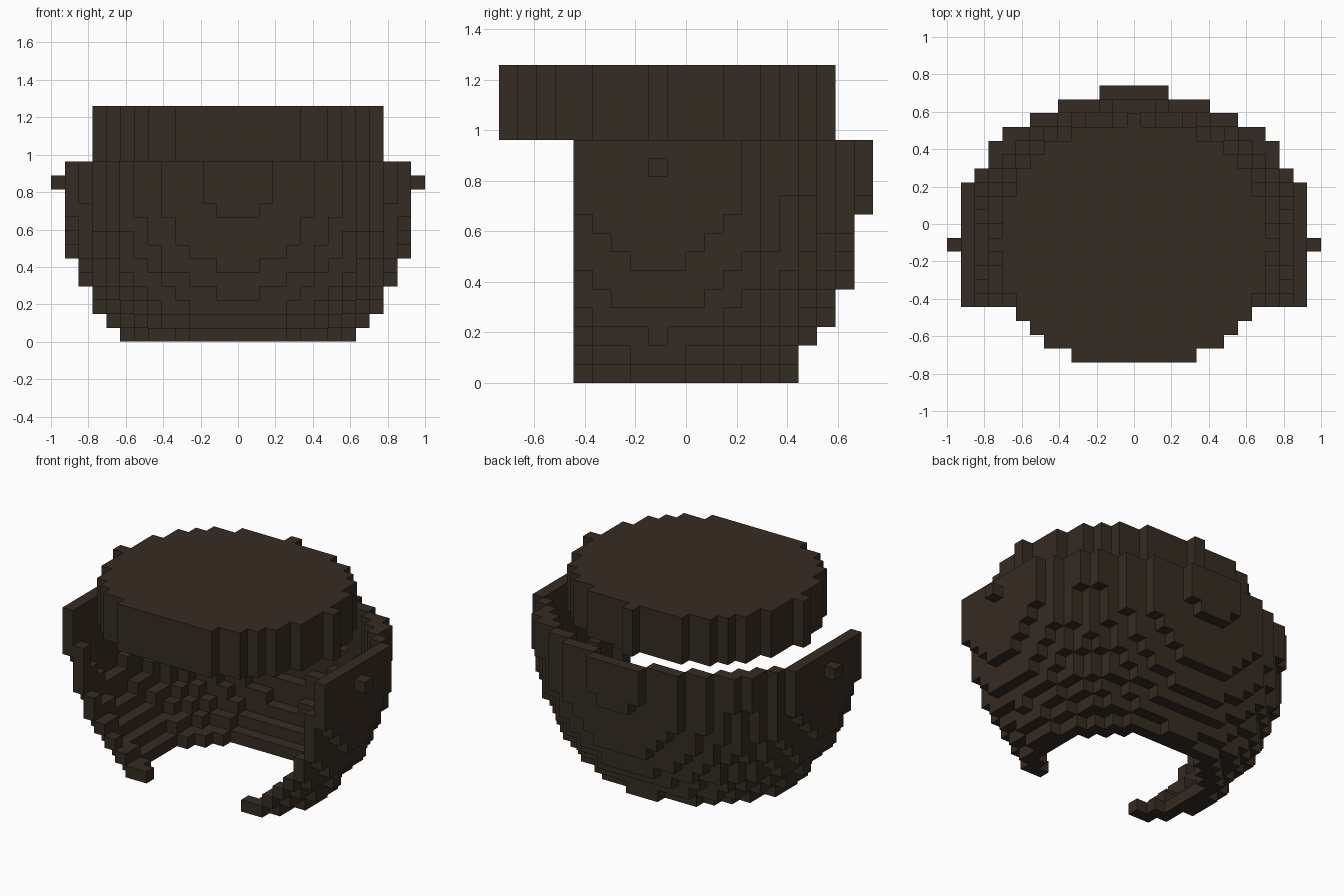
import bpy, bmesh
from mathutils import Vector

if "Cube" in bpy.data.objects:
    bpy.data.objects.remove(bpy.data.objects["Cube"], do_unlink=True)

CELL = 2 / 27                                  # size of one block
ORIGIN = Vector((0, -1.5, 11.5))               # bowl centre, in blocks

brown = bpy.data.materials.new("dark brown")
brown.use_nodes = True
brown.diffuse_color = (0.036, 0.025, 0.016, 1)
brown.node_tree.nodes["Principled BSDF"].inputs["Base Color"].default_value = (0.036, 0.025, 0.016, 1)


def ellipsoid(x, y, z, a, b, c):
    return x * x / (a * a) + y * y / (b * b) + z * z / (c * c)


def build_blocks(name, filled, xs, ys, zs):
    """Make the outer skin of all grid blocks for which filled() is true."""
    cells = {(x, y, z) for x in xs for y in ys for z in zs if filled(x, y, z)}
    bm = bmesh.new()
    for cell in cells:
        centre = Vector(cell)
        for axis in range(3):
            for sign in (-1, 1):
                n = Vector((0, 0, 0))
                n[axis] = sign
                if tuple(int(v) for v in centre + n) in cells:
                    continue
                u, w = Vector((0, 0, 0)), Vector((0, 0, 0))
                u[(axis + 1) % 3] = 0.5
                w[(axis + 2) % 3] = 0.5 * sign
                mid = centre + n * 0.5 + ORIGIN
                bm.faces.new([bm.verts.new((mid + d) * CELL)
                              for d in (-u - w, u - w, u + w, w - u)])
    bmesh.ops.remove_doubles(bm, verts=bm.verts, dist=CELL * 0.01)
    mesh = bpy.data.meshes.new(name)
    bm.to_mesh(mesh)
    bm.free()
    mesh.materials.append(brown)
    obj = bpy.data.objects.new(name, mesh)
    bpy.context.collection.objects.link(obj)
    return obj


# Bowl: one-block shell, open at the front, top and bottom
def in_bowl(x, y, z):
    return (abs(x) <= 12 and ellipsoid(x, y, z, 13, 11.2, 14.2) <= 1
            and ellipsoid(x, y, z, 12, 10.2, 13.2) > 0.9999)


build_blocks("bowl_shell", in_bowl, range(-12, 13), range(-4, 12), range(-11, 2))

# Side knobs: a single block on each side
for side, name in ((1, "left_knob"), (-1, "right_knob")):
    build_blocks(name, lambda x, y, z: True, [13 * side], [0], [0])

# Cap: flat-fronted oval slab floating inside the rim line
build_blocks("top_cap", lambda x, y, z: ellipsoid(x, y, 0, 10, 9, 1) <= 1.0001,
             range(-10, 11), range(-8, 10), range(2, 6))
